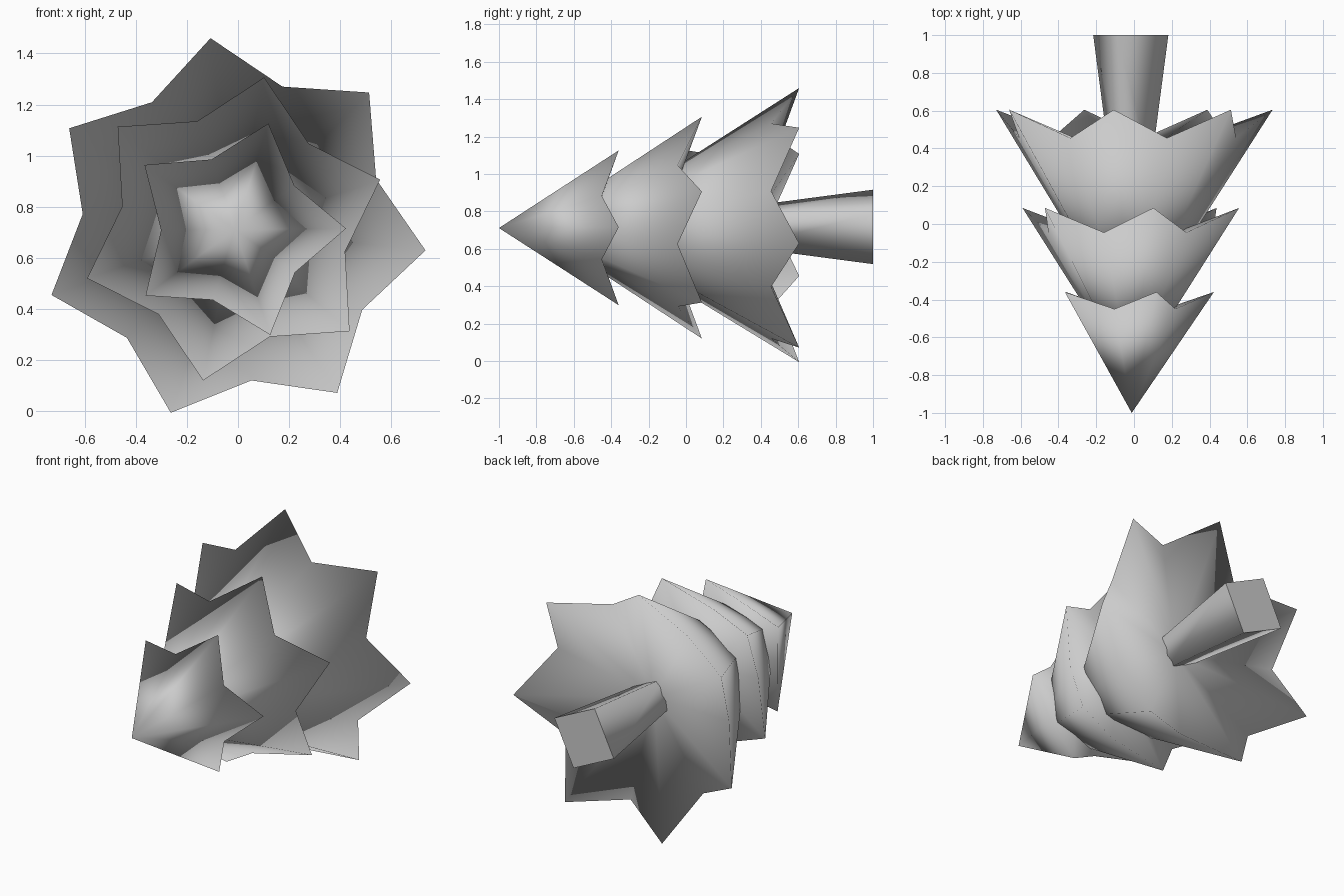
import bpy
import bmesh
from math import cos, sin, radians, pi
from mathutils import Vector

default_cube = bpy.data.objects.get("Cube")
if default_cube:
    bpy.data.objects.remove(default_cube, do_unlink=True)

grey = bpy.data.materials.new("plain_grey")
grey.use_nodes = True
color = (0.6, 0.6, 0.6, 1)
grey.diffuse_color = color
grey.node_tree.nodes["Principled BSDF"].inputs["Base Color"].default_value = color


# The tree lies along y, with its tip towards the front; center is (x, z)
def ring_point(center, radius, angle, y):
    return Vector((center[0] + radius * cos(angle), y, center[1] + radius * sin(angle)))


def finish(name, bm, flat=()):
    bmesh.ops.recalc_face_normals(bm, faces=bm.faces)
    for face in bm.faces:
        face.smooth = face not in flat
    mesh = bpy.data.meshes.new(name)
    bm.to_mesh(mesh)
    bm.free()
    mesh.materials.append(grey)
    obj = bpy.data.objects.new(name, mesh)
    bpy.context.collection.objects.link(obj)


def branch_tier(name, center, points, turn, apex_y, tip, valley, under_y):
    """Star-rimmed cone with a hollow underside; tip and valley are (radius, y)."""
    bm = bmesh.new()
    rim = []
    for i in range(points * 2):
        radius, y = valley if i % 2 else tip
        angle = radians(turn) + i * pi / points
        rim.append(bm.verts.new(ring_point(center, radius, angle, y)))
    apex = bm.verts.new(ring_point(center, 0, 0, apex_y))
    under = bm.verts.new(ring_point(center, 0, 0, under_y))
    for i, a in enumerate(rim):
        b = rim[(i + 1) % len(rim)]
        bm.faces.new((a, b, apex))
        bm.faces.new((b, a, under))
    finish(name, bm)


# Three overlapping tiers of branches
branch_tier("top_branches", (-0.012, 0.711), 5, 72.5, -1.0,
            (0.435, -0.36), (0.289, -0.45), -0.51)
branch_tier("middle_branches", (-0.017, 0.713), 6, 78.6, -0.82,
            (0.605, 0.085), (0.445, -0.045), -0.135)
branch_tier("bottom_branches", (-0.018, 0.709), 7, 96.8, -0.57,
            (0.756, 0.605), (0.593, 0.455), 0.33)

# Square trunk, flaring towards its foot
bm = bmesh.new()
trunk_center = (-0.017, 0.717)
corners = [radians(109.5) + i * pi / 2 for i in range(4)]
inner = [bm.verts.new(ring_point(trunk_center, 0.113, a, 0.3)) for a in corners]
foot = [bm.verts.new(ring_point(trunk_center, 0.211, a, 1.0)) for a in corners]
for i in range(4):
    j = (i + 1) % 4
    bm.faces.new((inner[i], inner[j], foot[j], foot[i]))
caps = [bm.faces.new(inner), bm.faces.new(foot)]
finish("trunk", bm, caps)
